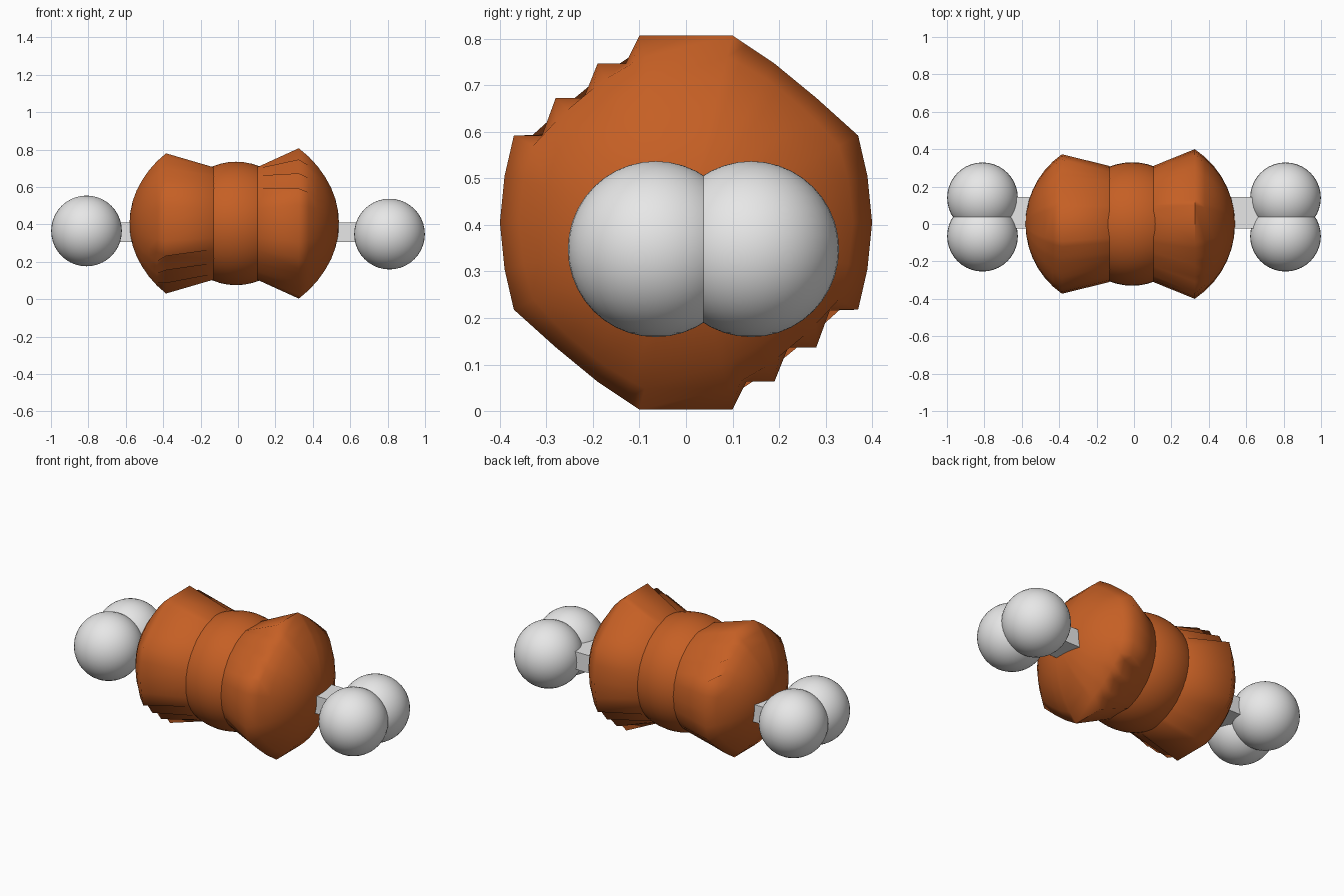
import bpy, bmesh, math
from mathutils import Vector

if "Cube" in bpy.data.objects:
    bpy.data.objects.remove(bpy.data.objects["Cube"])

ZC = 0.405  # height of the meat axis


def material(name, rgb):
    m = bpy.data.materials.new(name)
    m.diffuse_color = (*rgb, 1)
    m.use_nodes = True
    m.node_tree.nodes["Principled BSDF"].inputs["Base Color"].default_value = m.diffuse_color
    return m


meat_mat = material("roast_orange", (0.56, 0.115, 0.018))
bone_mat = material("bone_grey", (0.8, 0.8, 0.8))


def finish(bm, name, mat, angle=None):
    bmesh.ops.recalc_face_normals(bm, faces=bm.faces)
    me = bpy.data.meshes.new(name)
    bm.to_mesh(me)
    bm.free()
    ob = bpy.data.objects.new(name, me)
    bpy.context.collection.objects.link(ob)
    me.materials.append(mat)
    if angle:
        bpy.ops.object.select_all(action='DESELECT')
        ob.select_set(True)
        bpy.context.view_layer.objects.active = ob
        bpy.ops.object.shade_smooth_by_angle(angle=math.radians(angle))
    return ob


def sphere(name, loc, r, mat, seg=40):
    bm = bmesh.new()
    bmesh.ops.create_uvsphere(bm, u_segments=seg, v_segments=seg // 2, radius=r)
    bmesh.ops.translate(bm, verts=bm.verts, vec=loc)
    return finish(bm, name, mat, 60)


# Rim outline of one quadrant, from side to top
QUAD = [(0.40, 0), (0.39, 0.10), (0.37, 0.187), (0.28, 0.268), (0.19, 0.342), (0.10, 0.402)]


def rim_outline(step_sign):
    """Closed outline; quadrants where y*z has step_sign get sawtooth ledges."""
    out = []
    for sy, sz in ((1, 1), (-1, 1), (-1, -1), (1, -1)):
        pts = []
        for i, (y, z) in enumerate(QUAD):
            if i == 0 and sz * sy < 0:
                if sy > 0:
                    continue
            if i == 0 and (sy, sz) == (-1, -1):
                continue
            pts.append((y * sy, z * sz))
            if 2 <= i < 5:
                y2, z2 = QUAD[i + 1]
                ym = y2 * 0.67 + y * 0.33
                zm = z if sy * sz == step_sign else z2 * 0.67 + z * 0.33
                pts.append((ym * sy, zm * sz))
        out += pts if sy * sz > 0 else pts[::-1]
    return [Vector(p) for p in out]


def meat_end(name, side, tip, rim_x, rim_r, neck_x, step_sign):
    """Flared roast end with a domed cap, lofted along x."""
    stepped, plain = rim_outline(step_sign), rim_outline(0)
    # dome is part of a sphere through the tip and the rim
    c = (tip**2 - rim_x**2 - rim_r**2) / (2 * (tip - rim_x))
    R = tip - c
    a0 = math.asin(rim_r / R)
    rings = [(0.0, 0.2, plain, 0), (neck_x, 0.311, plain, 0), (rim_x, rim_r, stepped, 1)]
    for k in range(1, 7):
        a = a0 * (1 - k / 7)
        rings.append((c + R * math.cos(a), R * math.sin(a), plain, max(0, 1 - k / 3)))
    bm = bmesh.new()
    loops = []
    for x, r, outline, w in rings:
        loop = []
        for p in outline:
            q = (p.normalized() * r).lerp(p * (r / 0.4), w)
            loop.append(bm.verts.new((side * x, q.x, ZC + q.y)))
        loops.append(loop)
    n = len(loops[0])
    for a, b in zip(loops, loops[1:]):
        for i in range(n):
            j = (i + 1) % n
            bm.faces.new((a[i], a[j], b[j], b[i]))
    bm.faces.new(loops[0])
    pole = bm.verts.new((side * tip, 0, ZC))
    for i in range(n):
        bm.faces.new((loops[-1][i], loops[-1][(i + 1) % n], pole))
    return finish(bm, name, meat_mat, 62)


# Meat: two flared ends and a round middle
meat_end("meat_right", 1, 0.54, 0.325, 0.40, 0.105, -1)
meat_end("meat_left", -1, 0.58, 0.385, 0.373, 0.135, 1)
sphere("meat_middle", (-0.01, 0, ZC), 0.33, meat_mat, 48)

# Bone shaft
bm = bmesh.new()
bmesh.ops.create_cube(bm, size=1)
for v in bm.verts:
    v.co = (v.co.x * 1.4, v.co.y * 0.17 + 0.06, v.co.z * 0.105 + 0.358)
finish(bm, "bone_shaft", bone_mat)

# Bone knobs, a pair at each end
for label, x, z in (("left", -0.81, 0.365), ("right", 0.81, 0.348)):
    for part, y in (("front", -0.065), ("back", 0.14)):
        sphere(f"bone_knob_{label}_{part}", (x, y, z), 0.189, bone_mat)
